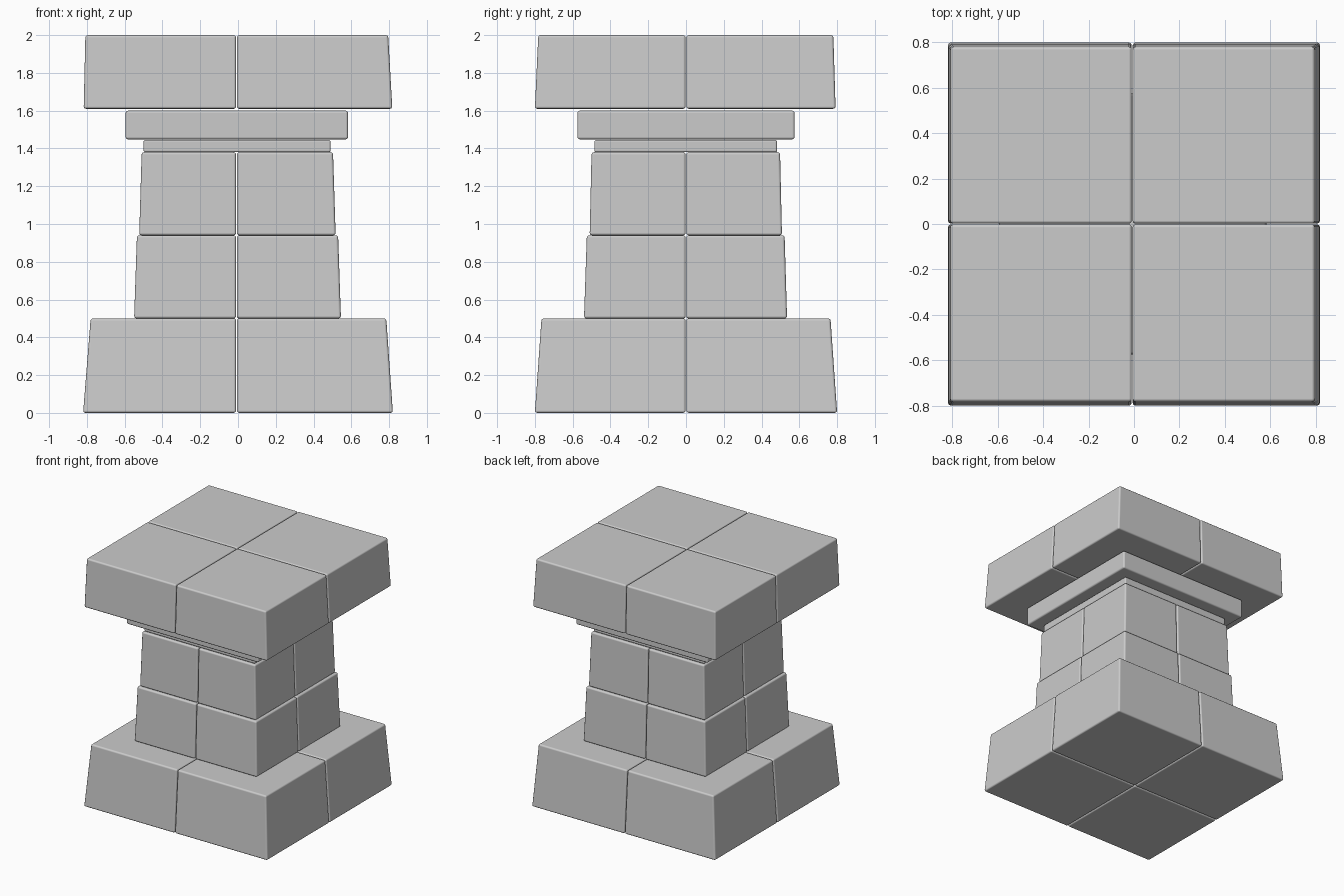
import bpy
import bmesh

cube = bpy.data.objects.get("Cube")
if cube:
    bpy.data.objects.remove(cube, do_unlink=True)

stone = bpy.data.materials.new("grey stone")
stone.use_nodes = True
GREY = (0.6, 0.6, 0.6, 1)
stone.diffuse_color = GREY
stone.node_tree.nodes["Principled BSDF"].inputs["Base Color"].default_value = GREY

SEAM_X = -0.008
GAP = 0.002


def block(name, z0, z1, bottom, top, bevel=0.013):
    """Tapered stone; bottom and top are (x0, x1, y0, y1) rectangles."""
    bm = bmesh.new()
    bmesh.ops.create_cube(bm, size=2)
    for v in bm.verts:
        x0, x1, y0, y1 = top if v.co.z > 0 else bottom
        v.co = (x1 if v.co.x > 0 else x0,
                y1 if v.co.y > 0 else y0,
                z1 if v.co.z > 0 else z0)
    mesh = bpy.data.meshes.new(name)
    bm.to_mesh(mesh)
    bm.free()
    mesh.materials.append(stone)
    obj = bpy.data.objects.new(name, mesh)
    bpy.context.collection.objects.link(obj)
    for p in mesh.polygons:
        p.use_smooth = True
    # Softly worn edges with flat faces
    mod = obj.modifiers.new("worn edges", 'BEVEL')
    mod.width = bevel
    mod.segments = 3
    mod.limit_method = 'NONE'
    mod.harden_normals = True


def quarter(rect, sx, sy):
    """Corner quarter of a rectangle, cut at the seams."""
    x0, x1, y0, y1 = rect
    xs = (SEAM_X + GAP, x1) if sx > 0 else (x0, SEAM_X - GAP)
    ys = (GAP, y1) if sy > 0 else (y0, -GAP)
    return (*xs, *ys)


def course(name, z0, z1, bottom, top):
    """Layer of four stones meeting at the centre."""
    for sx, side in ((1, "left"), (-1, "right")):
        for sy, end in ((1, "back"), (-1, "front")):
            block(f"{name}_{end}_{side}", z0, z1,
                  quarter(bottom, sx, sy), quarter(top, sx, sy))


# Foot, shaft and cap, each of four stones
course("base_stone", 0, 0.5, (-0.82, 0.82, -0.80, 0.80), (-0.78, 0.785, -0.765, 0.765))
course("lower_shaft_stone", 0.5, 0.94, (-0.55, 0.545, -0.54, 0.535), (-0.535, 0.53, -0.525, 0.522))
course("upper_shaft_stone", 0.94, 1.38, (-0.523, 0.517, -0.51, 0.508), (-0.51, 0.503, -0.50, 0.498))
course("cap_stone", 1.61, 2.0, (-0.817, 0.817, -0.80, 0.792), (-0.808, 0.795, -0.782, 0.78))

# Single-piece slabs under the cap
neck = (-0.50, 0.49, -0.485, 0.482)
block("neck_slab", 1.38, 1.445, neck, neck, 0.01)
collar = (-0.595, 0.583, -0.575, 0.575)
block("collar_slab", 1.448, 1.6, collar, collar)
